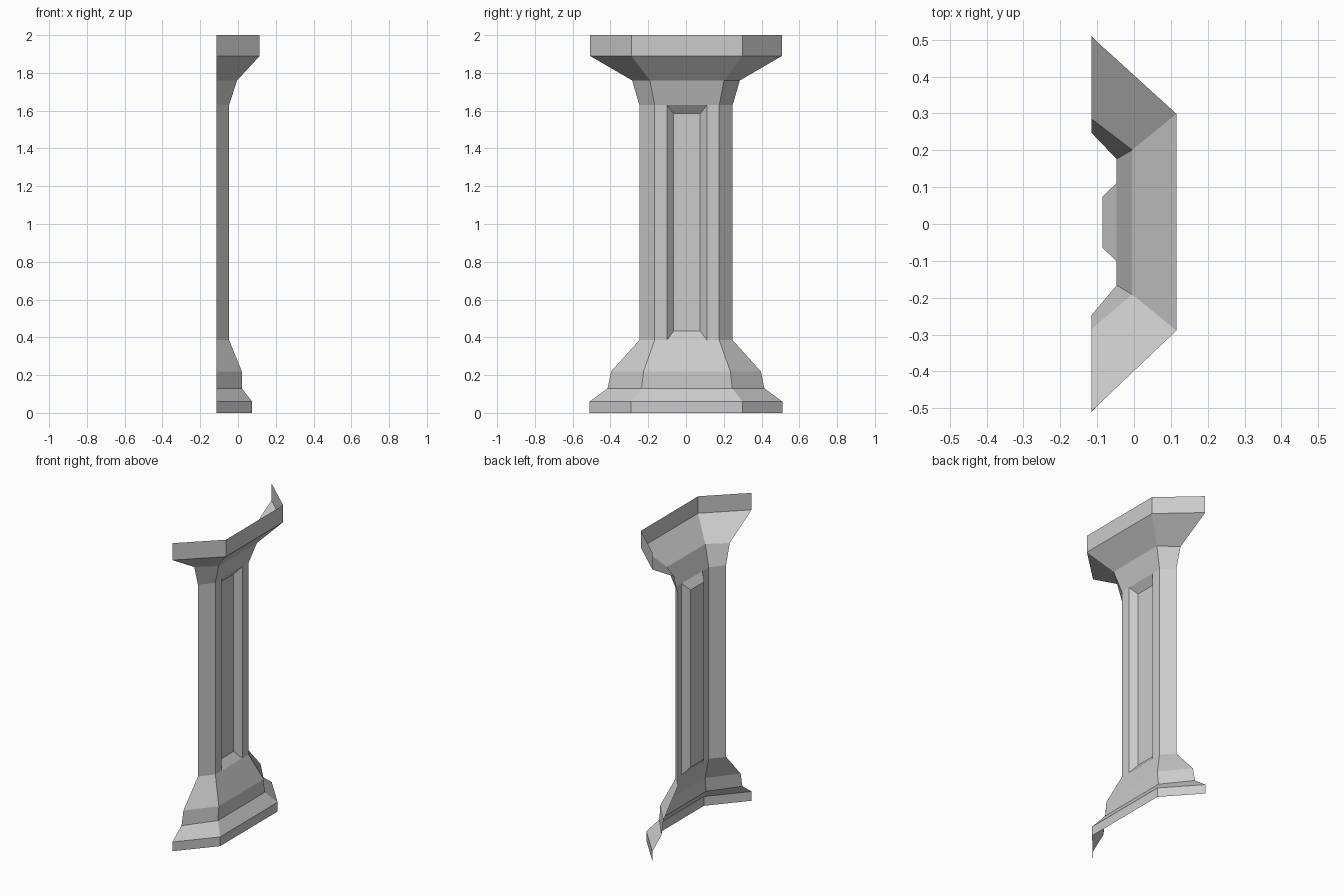
import bpy, bmesh

if "Cube" in bpy.data.objects:
    bpy.data.objects.remove(bpy.data.objects["Cube"])

BACK_X = -0.115
OFF = 0.005  # front faces sit slightly off centre

# z, front x, half width of front face, half width at the open back
LEVELS = [
    (0.00, 0.075, 0.295, 0.51),
    (0.06, 0.075, 0.295, 0.51),
    (0.13, 0.020, 0.240, 0.415),
    (0.22, 0.020, 0.230, 0.396),
    (0.385, -0.047, 0.171, 0.247),
    (1.63, -0.047, 0.171, 0.247),
    (1.76, -0.005, 0.196, 0.285),
    (1.89, 0.115, 0.294, 0.508),
    (2.00, 0.115, 0.294, 0.508),
]
SHAFT = 4  # index of the band holding the recessed panel


def make_object(name, bm):
    mesh = bpy.data.meshes.new(name)
    bm.to_mesh(mesh)
    bm.free()
    obj = bpy.data.objects.new(name, mesh)
    bpy.context.collection.objects.link(obj)
    return obj


def rect(bm, x, half, z0, z1):
    """Rectangle of verts facing +x, counter-clockwise."""
    return [bm.verts.new((x, OFF + s * half, z))
            for s, z in ((-1, z0), (1, z0), (1, z1), (-1, z1))]


# Half-column shell: three-sided rings lofted upwards, open at back, top and bottom
bm = bmesh.new()
rings = [[bm.verts.new(p) for p in ((BACK_X, -yb, z), (xf, OFF - yf, z),
                                    (xf, OFF + yf, z), (BACK_X, yb, z))]
         for z, xf, yf, yb in LEVELS]
for k, (lo, hi) in enumerate(zip(rings, rings[1:])):
    for i in range(3):
        if k == SHAFT and i == 1:
            continue
        bm.faces.new((lo[i], lo[i + 1], hi[i + 1], hi[i]))

# Recessed panel in the shaft front: flat strips, bevelled walls and floor
z0, z1 = LEVELS[SHAFT][0], LEVELS[SHAFT + 1][0]
rim = rect(bm, LEVELS[SHAFT][1], 0.106, z0, z1)
floor = rect(bm, -0.085, 0.070, z0 + 0.048, z1 - 0.046)
lo, hi = rings[SHAFT], rings[SHAFT + 1]
bm.faces.new((lo[1], rim[0], rim[3], hi[1]))
bm.faces.new((rim[1], lo[2], hi[2], rim[2]))
for i in range(4):
    j = (i + 1) % 4
    bm.faces.new((rim[i], rim[j], floor[j], floor[i]))
bm.faces.new(floor)
make_object("half_column", bm)
